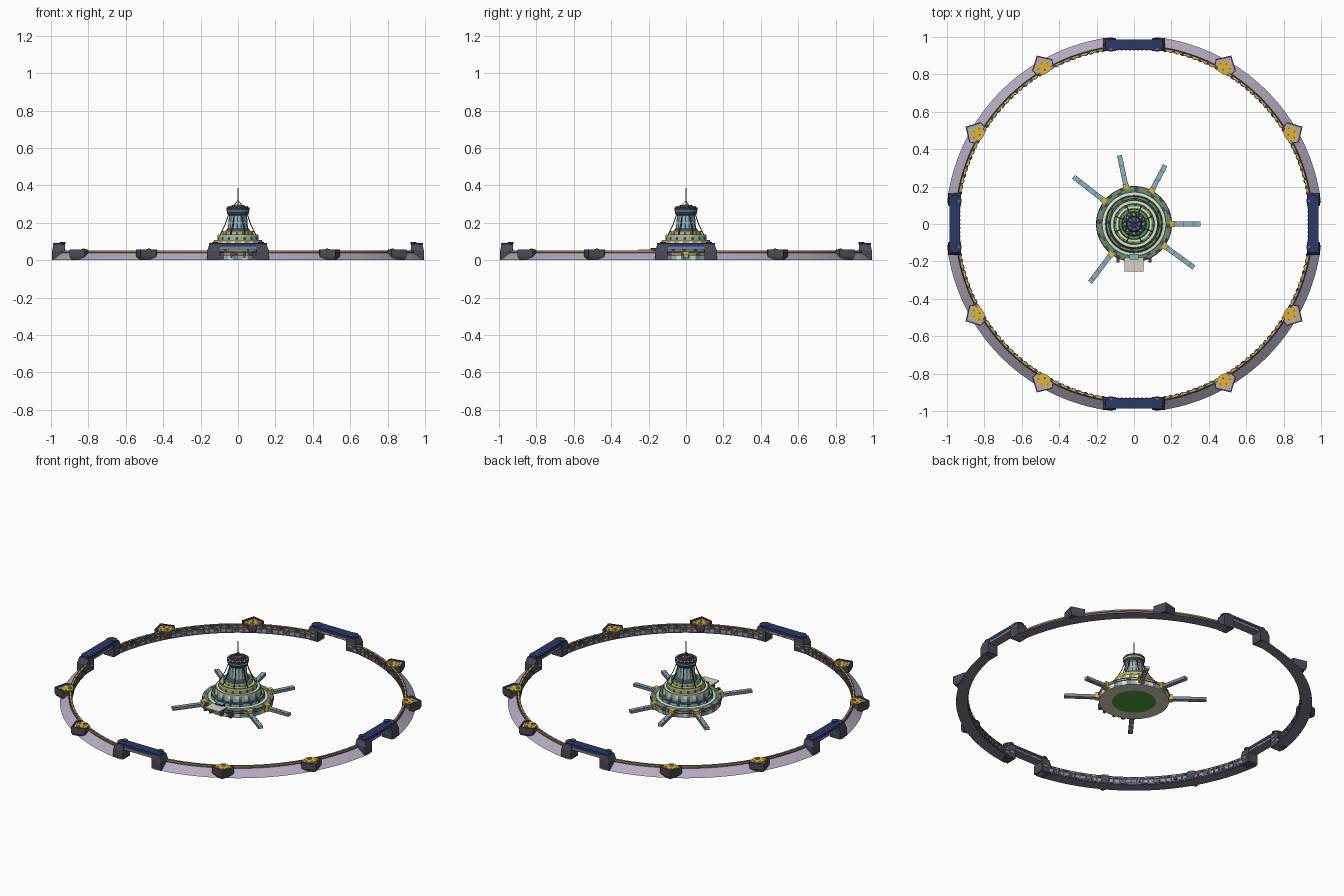
import bpy, bmesh, math
from mathutils import Matrix, Vector

if "Cube" in bpy.data.objects:
    bpy.data.objects.remove(bpy.data.objects["Cube"])

COLOURS = {
    "lilac_stone": (0.46, 0.41, 0.52), "dark_slate": (0.072, 0.068, 0.096),
    "navy_roof": (0.022, 0.042, 0.135), "gold": (0.74, 0.47, 0.035),
    "cyan_glass": (0.2, 0.5, 0.61), "garden_green": (0.085, 0.36, 0.055),
    "cream_terrace": (0.76, 0.78, 0.68), "grey_slate": (0.23, 0.21, 0.27),
    "beige_deck": (0.7, 0.65, 0.55),
}
LILAC, DARK, NAVY, GOLD, CYAN, GREEN, CREAM, SLATE, BEIGE = range(9)
MATS = []
for label, rgb in COLOURS.items():
    m = bpy.data.materials.new(label)
    m.use_nodes = True
    m.diffuse_color = (*rgb, 1)
    bsdf = next(n for n in m.node_tree.nodes if n.type == "BSDF_PRINCIPLED")
    bsdf.inputs["Base Color"].default_value = (*rgb, 1)
    MATS.append(m)


def finish(name, bm):
    bmesh.ops.recalc_face_normals(bm, faces=bm.faces)
    me = bpy.data.meshes.new(name)
    bm.to_mesh(me)
    bm.free()
    used = sorted({p.material_index for p in me.polygons})
    for i in used:
        me.materials.append(MATS[i])
    for p in me.polygons:
        p.material_index = used.index(p.material_index)
    ob = bpy.data.objects.new(name, me)
    bpy.context.collection.objects.link(ob)
    return ob


def spin(angle):
    return Matrix.Rotation(math.radians(angle), 4, "Z")


def prism(bm, pts, z0, z1, mat, mx=Matrix(), top=None, cap=None):
    """Extruded outline; top gives a different upper outline, cap its colour."""
    lo = [bm.verts.new(mx @ Vector((x, y, z0))) for x, y in pts]
    hi = [bm.verts.new(mx @ Vector((x, y, z1))) for x, y in (top or pts)]
    faces = [bm.faces.new(lo[::-1]), bm.faces.new(hi)]
    n = len(pts)
    faces += [bm.faces.new((lo[i], lo[(i + 1) % n], hi[(i + 1) % n], hi[i])) for i in range(n)]
    for f in faces:
        f.material_index = mat
    if cap is not None:
        faces[1].material_index = cap


def rect(x0, x1, y0, y1):
    return [(x0, y0), (x1, y0), (x1, y1), (x0, y1)]


def disc(x, y, r, n=8):
    return [(x + r * math.cos(2 * math.pi * (i + .5) / n),
             y + r * math.sin(2 * math.pi * (i + .5) / n)) for i in range(n)]


def sweep(bm, profile, mats, a0, a1, n, closed):
    """Turn (r, z) points about z; a colour tuple alternates column by column."""
    full = a1 - a0 == 360
    cols = []
    for i in range(n if full else n + 1):
        a = math.radians(a0 + (a1 - a0) * i / n)
        cols.append([bm.verts.new((r * math.cos(a), r * math.sin(a), z)) for r, z in profile])
    k = len(profile)
    for i in range(n):
        p, q = cols[i], cols[(i + 1) % len(cols)]
        for j in range(k if closed else k - 1):
            f = bm.faces.new((p[j], q[j], q[(j + 1) % k], p[(j + 1) % k]))
            c = mats[j]
            f.material_index = c if isinstance(c, int) else c[i % len(c)]
    if closed and not full:
        for c in (cols[0], cols[-1]):
            bm.faces.new(c).material_index = DARK
    bmesh.ops.remove_doubles(bm, verts=bm.verts, dist=1e-5)


def strut(bm, a, b, r, mat, sides=6):
    a, b = Vector(a), Vector(b)
    mx = Matrix.Translation(a) @ (b - a).to_track_quat("Z", "Y").to_matrix().to_4x4()
    prism(bm, disc(0, 0, r, sides), 0, (b - a).length, mat, mx)


# Outer ring wall: four arcs, sloped outside, gold line and dashed inner rail
bm = bmesh.new()
section = [(1.006, 0), (.957, .038), (.955, .047), (.955, .052), (.949, .052), (.941, .052), (.94, 0)]
for q in range(4):
    sweep(bm, section, [LILAC, DARK, GOLD, DARK, (GOLD, GOLD, DARK), DARK, SLATE],
          q * 90 + 6.5, q * 90 + 83.5, 78, True)
finish("ring_wall", bm)

# Panels, windows and lamps along the inside of the ring
bm = bmesh.new()
for q in range(4):
    for i in range(36):
        mx = spin(q * 90 + 10 + i * 2)
        prism(bm, rect(.937, .942, -.012, .012), .008, .03, SLATE, mx)
        prism(bm, rect(.935, .938, -.007, .007), .014, .024, (LILAC, DARK, CYAN)[i % 3], mx)
        prism(bm, rect(.936, .942, -.008, .008), .037, .044, (GOLD, GOLD, DARK)[i % 3], mx)
finish("ring_windows", bm)

# Pointed bastions: lilac tops, dark parapets and a gold wedge
bm, plates = bmesh.new(), bmesh.new()
outline = [(1.04, 0), (.982, .062), (.955, .052), (.932, .017), (.932, -.017), (.955, -.052), (.982, -.062)]
foot = [(.98 + (x - .98) * .85, y * .85) for x, y in outline]
wedge = [(1.008, 0), (.982, .043), (.962, .042), (.932, .014), (.932, -.014), (.962, -.042), (.982, -.043)]
for q in range(4):
    for a in (30, 60):
        mx = spin(q * 90 + a)
        prism(bm, foot, .004, .02, DARK, mx, top=outline)
        prism(bm, outline, .02, .05, DARK, mx, cap=LILAC)
        prism(plates, wedge, .05, .055, GOLD, mx)
        for s in (1, -1):
            # Parapet along the outer sides
            prism(bm, [(1.04, 0), (.982, s * .062), (.978, s * .056), (1.03, 0)], .05, .058, DARK, mx)
            prism(bm, [(.982, s * .062), (.955, s * .052), (.957, s * .048), (.978, s * .056)], .05, .058, DARK, mx)
            prism(plates, rect(.968, .978, s * .028 - .005, s * .028 + .005), .055, .057, SLATE, mx)
        prism(plates, disc(.953, 0, .012), .055, .06, GOLD, mx)
        prism(plates, disc(.953, 0, .005), .06, .062, DARK, mx)
        prism(plates, rect(.985, .994, -.005, .005), .055, .057, SLATE, mx)
finish("bastions", bm)
finish("bastion_platforms", plates)

# Four gates: paired towers joined by a navy bridge with a grey underside
towers, bridges, lamps = bmesh.new(), bmesh.new(), bmesh.new()
for q in range(4):
    mx = spin(q * 90)
    for s in (1, -1):
        base = rect(.925, .994, s * .132 - .034, s * .132 + .034)
        head = rect(.926, .987, s * .125 - .028, s * .125 + .028)
        prism(towers, base, 0, .05, DARK, mx)
        prism(towers, base, .05, .084, DARK, mx, top=head)
        prism(bridges, disc(.956, s * .123, .033, 12), .084, .093, NAVY, mx)
        prism(bridges, disc(.938, s * .123, .018), .084, .096, NAVY, mx)
        prism(lamps, disc(.938, s * .123, .004), .096, .098, GOLD, mx)
        prism(lamps, rect(.922, .926, s * .125 - .012, s * .125 + .012), .03, .04, CYAN, mx)
        prism(lamps, rect(.922, .926, s * .125 - .012, s * .125 + .012), .055, .06, GOLD, mx)
    prism(towers, rect(.93, .985, -.11, .11), .058, .073, SLATE, mx)
    prism(bridges, rect(.929, .986, -.13, .13), .073, .092, NAVY, mx)
    for i in range(-4, 5):
        prism(lamps, rect(.928, .932, i * .022 - .005, i * .022 + .005), .062, .07, (GOLD, LILAC)[i % 2], mx)
finish("gate_towers", towers)
finish("gate_bridges", bridges)
finish("gate_lights", lamps)

# Central terraced tower; each entry is (radius, height, colour of the face reaching it)
GLASS, PANES, HEDGE = (CYAN, CYAN, DARK), (CYAN, CREAM, SLATE), (GREEN, GREEN, GREEN, DARK)
tiers = [
    (0, 0, GREEN), (.125, 0, GREEN), (.198, 0, BEIGE), (.2, .024, PANES), (.203, .028, DARK),
    (.203, .036, (GOLD, GOLD, DARK)), (.2, .044, DARK), (.186, .046, (SLATE, SLATE, DARK)),
    (.174, .046, HEDGE), (.168, .046, DARK), (.154, .048, CREAM), (.152, .062, GLASS),
    (.147, .066, DARK), (.137, .066, HEDGE), (.134, .066, DARK), (.132, .082, GLASS),
    (.13, .1, PANES), (.128, .108, GOLD), (.123, .108, DARK), (.11, .108, CREAM),
    (.109, .125, GLASS), (.108, .138, GOLD), (.105, .138, DARK), (.095, .138, HEDGE),
    (.084, .138, CREAM), (.083, .15, GLASS), (.081, .157, GOLD), (.077, .157, DARK),
    (.066, .157, GREEN), (.055, .172, DARK), (.051, .198, GLASS), (.051, .205, GOLD),
    (.048, .238, GLASS), (.056, .244, GOLD), (.06, .26, NAVY), (.062, .267, GOLD),
    (.062, .28, NAVY), (.056, .284, (GOLD, NAVY, NAVY)), (.044, .284, NAVY), (.038, .292, NAVY),
    (.02, .292, NAVY), (.016, .297, GOLD), (0, .297, NAVY),
]
bm = bmesh.new()
sweep(bm, [t[:2] for t in tiers], [t[2] for t in tiers[1:]], 0, 360, 48, False)
finish("terraced_tower", bm)

# Free-standing struts beside the neck, roof lamps and mast
bm, lamps = bmesh.new(), bmesh.new()
for i in range(8):
    mx = spin(i * 45 + 22.5)
    path = [mx @ Vector(p) for p in ((.054, 0, .245), (.074, 0, .19), (.102, 0, .138))]
    for a, b in zip(path, path[1:]):
        strut(bm, a, b, .003, DARK, 4)
    prism(lamps, disc(.048, 0, .005), .284, .289, GOLD, spin(i * 45))
    prism(lamps, disc(.029, 0, .004), .292, .295, GOLD, spin(i * 45))
finish("neck_struts", bm)
finish("roof_lamps", lamps)
bm = bmesh.new()
strut(bm, (0, 0, .295), (0, 0, .386), .003, SLATE)
for i in range(3):
    v = spin(i * 120 + 30) @ Vector((.03, 0, .29))
    strut(bm, v, (0, 0, .32), .0018, DARK, 4)
finish("mast", bm)

# Radiating docking piers: (angle, outer radius)
bm, nodes = bmesh.new(), bmesh.new()
for angle, reach in ((0, .355), (62, .355), (102, .375), (142, .41), (233, .39), (-36, .395)):
    mx = spin(angle)
    prism(bm, rect(.19, reach, -.01, .01), .014, .03, CYAN, mx)
    for s in (1, -1):
        prism(bm, rect(.19, reach, s * .0115 - .0015, s * .0115 + .0015), .013, .031, SLATE, mx)
    for i in range(int((reach - .22) / .026)):
        x = .235 + i * .026
        prism(bm, rect(x, x + .007, -.0098, .0098), .0135, .0305, (LILAC, SLATE)[i % 2], mx)
    prism(nodes, rect(.192, .218, -.016, .016), .008, .046, GOLD, mx)
finish("docking_piers", bm)
finish("pier_nodes", nodes)

# Front landing deck with supports
bm = bmesh.new()
prism(bm, rect(-.05, .05, -.255, -.18), .05, .057, BEIGE)
finish("landing_deck", bm)
bm = bmesh.new()
for s in (1, -1):
    prism(bm, rect(s * .035 - .006, s * .035 + .006, -.225, -.18), .012, .05, DARK)
    prism(bm, rect(s * .085 - .008, s * .085 + .008, -.205, -.165), .006, .042, DARK)
prism(bm, rect(-.024, .024, -.19, -.16), .05, .066, NAVY, cap=CYAN)
finish("deck_supports", bm)
